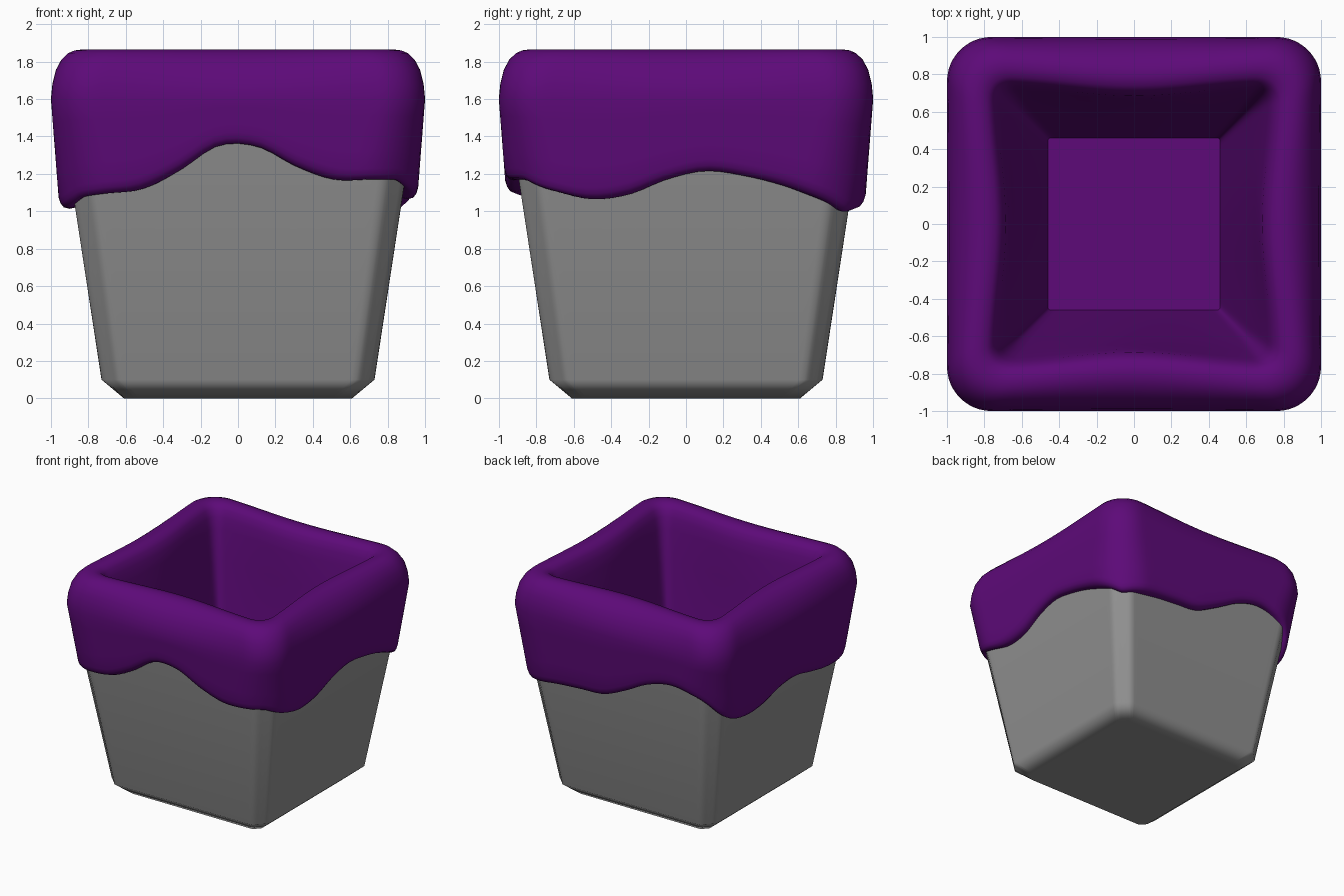
import bpy, bmesh, math

if "Cube" in bpy.data.objects:
    bpy.data.objects.remove(bpy.data.objects["Cube"])

N = 48  # points per side of every square ring
COLS = []  # (unit square x, y, along-side t, perimeter position 0..4)
for side in range(4):
    for k in range(N):
        t = math.sin((2 * k / N - 1) * math.pi / 2)  # denser near the corners
        x, y = [(t, -1), (1, t), (-t, 1), (-1, -t)][side]
        COLS.append((x, y, t, side + (t + 1) / 2))

# Height of the dripping lower edge: front, right, back, left (9 samples each)
DRIP = [1.07, 1.095, 1.12, 1.22, 1.35, 1.345, 1.24, 1.17, 1.17,
        1.165, 1.11, 1.065, 1.09, 1.17, 1.215, 1.19, 1.14, 1.07,
        1.00, 1.015, 1.04, 1.055, 1.07, 1.16, 1.27, 1.32, 1.28,
        1.17, 1.06, 1.015, 1.03, 1.09, 1.105, 1.06, 1.02, 1.02]


def drip_height(p):
    f = p / 4 * len(DRIP)
    i, u = int(f), f - int(f)
    a, b, c, d = (DRIP[(i + j) % len(DRIP)] for j in (-1, 0, 1, 2))
    return b + 0.5 * u * (c - a + u * (2*a - 5*b + 4*c - d + u * (3*(b - c) + d - a)))


def rounded(x, y, h, r, chamfer):
    """Point of a unit square moved to a rounded or chamfered square of half width h."""
    x, y = x * h, y * h
    cx, cy = (max(r - h, min(h - r, v)) for v in (x, y))
    dx, dy = x - cx, y - cy
    l = abs(dx) + abs(dy) if chamfer else math.hypot(dx, dy)
    return cx + dx / l * r, cy + dy / l * r


def loft(name, rows, color, caps=(), chamfer=False):
    """Skin rows of rings; each row maps a column to (half width, radius, z)."""
    bm = bmesh.new()
    rings = []
    for row in rows:
        ring = []
        for x, y, t, p in COLS:
            h, r, z = row(t, p)
            ring.append(bm.verts.new((*rounded(x, y, h, r, chamfer), z)))
        rings.append(ring)
    n = len(COLS)
    for a, b in zip(rings, rings[1:]):
        for i in range(n):
            j = (i + 1) % n
            bm.faces.new((a[i], a[j], b[j], b[i]))
    for c in caps:
        bm.faces.new(rings[c])
    bmesh.ops.recalc_face_normals(bm, faces=bm.faces)
    me = bpy.data.meshes.new(name)
    bm.to_mesh(me)
    bm.free()
    ob = bpy.data.objects.new(name, me)
    bpy.context.collection.objects.link(ob)
    bpy.ops.object.select_all(action='DESELECT')
    ob.select_set(True)
    bpy.context.view_layer.objects.active = ob
    bpy.ops.object.shade_smooth_by_angle(angle=math.radians(60))
    mat = bpy.data.materials.new(name + "_colour")
    mat.diffuse_color = color
    mat.use_nodes = True
    mat.node_tree.nodes["Principled BSDF"].inputs["Base Color"].default_value = mat.diffuse_color
    me.materials.append(mat)
    return ob


def fixed(h, r, z, bulge=0.0):
    return lambda t, p: (h - bulge * (1 + math.cos(math.pi * t)) / 2, r, z)


def pot_half(z):
    return 0.73 + 0.153 * (z - 0.1)


def outer_half(z):
    return 0.955 + 0.078 * (z - 1.02)


# Tapered pot with chamfered corners and foot, hollow inside
pot = loft("pot", [fixed(0.61, 0.05, 0), fixed(0.73, 0.10, 0.1),
                   fixed(pot_half(1.5), 0.11, 1.5), fixed(0.90, 0.11, 1.68),
                   fixed(0.76, 0.06, 1.68), fixed(0.49, 0.04, 0.16)],
           (0.28, 0.28, 0.28, 1), caps=(0, -1), chamfer=True)
pot.modifiers.new("flat_sides", 'WEIGHTED_NORMAL').keep_sharp = True


# Glaze: underside and rounded lip follow the drip line
def lip(mix, dz):
    def row(t, p):
        z = drip_height(p)
        inner, outer = pot_half(z) - 0.02, outer_half(z + dz)
        return inner + (outer - inner) * mix, 0.16 + 0.16 * mix, z + dz
    return row


def wall(f):
    def row(t, p):
        z0 = drip_height(p) + 0.06
        z = z0 + (1.6 - z0) * f
        return outer_half(z), 0.32 - 0.08 * f, z
    return row


rows = [lip(0, 0.01), lip(0.5, 0), lip(0.78, 0.008), lip(0.93, 0.03)]
rows += [wall(f) for f in (0, 0.25, 0.5, 0.75, 1)]
# Rounded rim, then the bulging inner wall down to the floor
rows += [fixed(h, r, z, b) for h, r, z, b in [
    (0.993, 0.24, 1.68, 0.005), (0.977, 0.24, 1.755, 0.02), (0.95, 0.24, 1.81, 0.035),
    (0.915, 0.22, 1.845, 0.045), (0.88, 0.20, 1.86, 0.05), (0.84, 0.17, 1.865, 0.05),
    (0.79, 0.13, 1.855, 0.05), (0.76, 0.11, 1.825, 0.05), (0.735, 0.09, 1.77, 0.05),
    (0.715, 0.08, 1.68, 0.045), (0.675, 0.07, 1.45, 0.03), (0.62, 0.05, 1.1, 0.01),
    (0.46, 0.015, 0.2, 0)]]
loft("glaze", rows, (0.11, 0.003, 0.19, 1), caps=(-1,))
